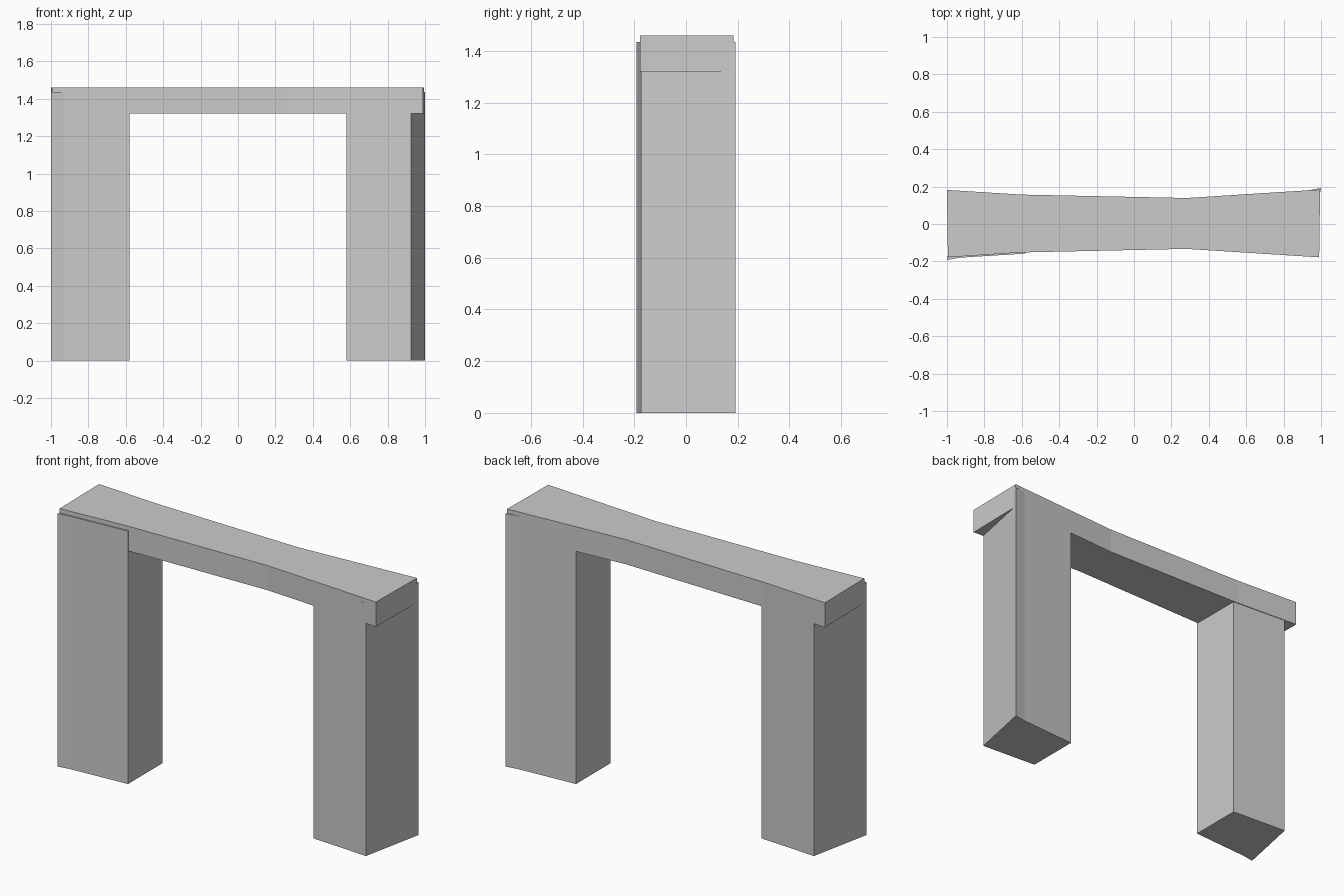
import bpy, bmesh

if "Cube" in bpy.data.objects:
    bpy.data.objects.remove(bpy.data.objects["Cube"])


def prism(name, outline, z0, z1):
    """Extrude a flat outline straight up from z0 to z1."""
    bm = bmesh.new()
    face = bm.faces.new([bm.verts.new((x, y, z0)) for x, y in outline])
    up = bmesh.ops.extrude_face_region(bm, geom=[face])["geom"]
    for v in up:
        if isinstance(v, bmesh.types.BMVert):
            v.co.z = z1
    bmesh.ops.recalc_face_normals(bm, faces=bm.faces[:])
    mesh = bpy.data.meshes.new(name)
    bm.to_mesh(mesh)
    bm.free()
    obj = bpy.data.objects.new(name, mesh)
    bpy.context.collection.objects.link(obj)
    return obj


# Lintel, pinched off-centre and flaring to both ends
lintel = [(-0.995, -0.178), (-0.6, -0.152), (0.28, -0.133), (0.99, -0.178),
          (0.995, 0.184), (0.28, 0.139), (-0.6, 0.157), (-1.0, 0.182)]
prism("lintel", lintel, 1.32, 1.46)

# Legs with slanted outer faces; the left one is the right one turned half round
leg = [(0.58, -0.152), (0.925, -0.174), (1.0, 0.192), (0.93, 0.180), (0.58, 0.158)]
for name, s in (("right_leg", 1), ("left_leg", -1)):
    prism(name, [(s * x, s * y) for x, y in leg], 0, 1.435)
